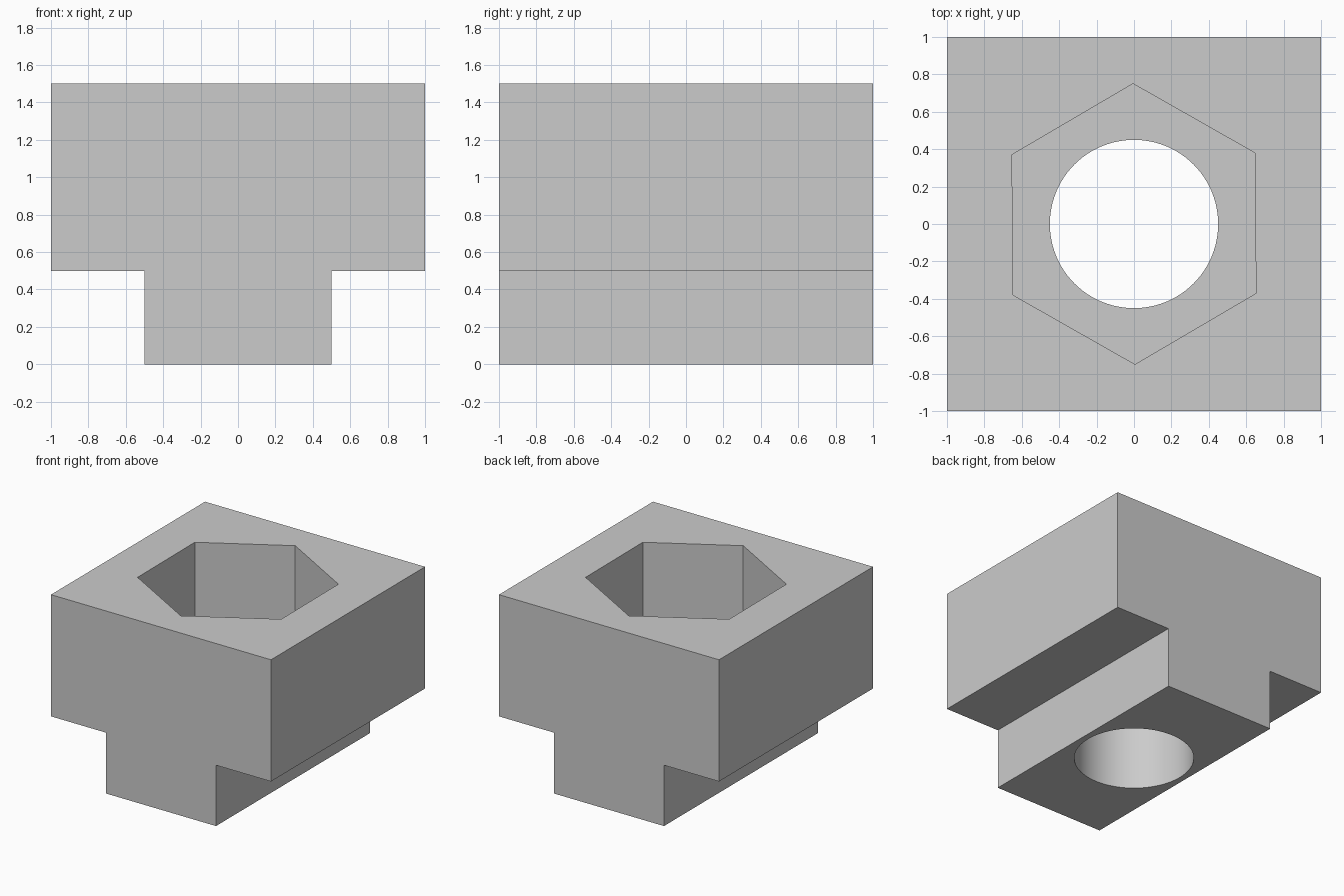
import bpy
import bmesh
import math

default = bpy.data.objects.get("Cube")
if default:
    bpy.data.objects.remove(default, do_unlink=True)

grey = bpy.data.materials.new("plain_grey")
grey.use_nodes = True
colour = (0.6, 0.6, 0.6, 1)
grey.diffuse_color = colour
grey.node_tree.nodes["Principled BSDF"].inputs["Base Color"].default_value = colour


def prism(name, points, direction):
    """Extrude a closed outline of 3D points along a direction."""
    bm = bmesh.new()
    face = bm.faces.new([bm.verts.new(p) for p in points])
    result = bmesh.ops.extrude_face_region(bm, geom=[face], use_keep_orig=True)
    moved = [v for v in result["geom"] if isinstance(v, bmesh.types.BMVert)]
    bmesh.ops.translate(bm, verts=moved, vec=direction)
    bmesh.ops.recalc_face_normals(bm, faces=bm.faces)
    mesh = bpy.data.meshes.new(name)
    bm.to_mesh(mesh)
    bm.free()
    mesh.materials.append(grey)
    obj = bpy.data.objects.new(name, mesh)
    bpy.context.collection.objects.link(obj)
    return obj


def ring(radius, sides, z, turn=0):
    angles = [turn + math.tau * i / sides for i in range(sides)]
    return [(radius * math.cos(a), radius * math.sin(a), z) for a in angles]


# T-shaped block, extruded from front to back
half = [(0.5, 0), (0.5, 0.5), (1, 0.5), (1, 1.5)]
outline = half + [(-x, z) for x, z in reversed(half)]
block = prism("slot_nut_block", [(x, -1, z) for x, z in outline], (0, 2, 0))

# Hexagonal pocket from the top, round hole through the stem
pocket = prism("hex_pocket_cutter", ring(0.75, 6, 0.7, math.radians(30.4)), (0, 0, 1))
hole = prism("round_hole_cutter", ring(0.45, 96, -0.5), (0, 0, 1.5))

bpy.context.view_layer.objects.active = block
for cutter in (pocket, hole):
    cutter.hide_render = True
    cut = block.modifiers.new(cutter.name, "BOOLEAN")
    cut.operation = "DIFFERENCE"
    cut.solver = "EXACT"
    cut.object = cutter
    bpy.ops.object.modifier_apply(modifier=cut.name)
    bpy.data.objects.remove(cutter, do_unlink=True)

# Smooth the round bore and keep all other edges crisp
bpy.ops.object.select_all(action="DESELECT")
block.select_set(True)
bpy.ops.object.shade_smooth_by_angle(angle=math.radians(30))
